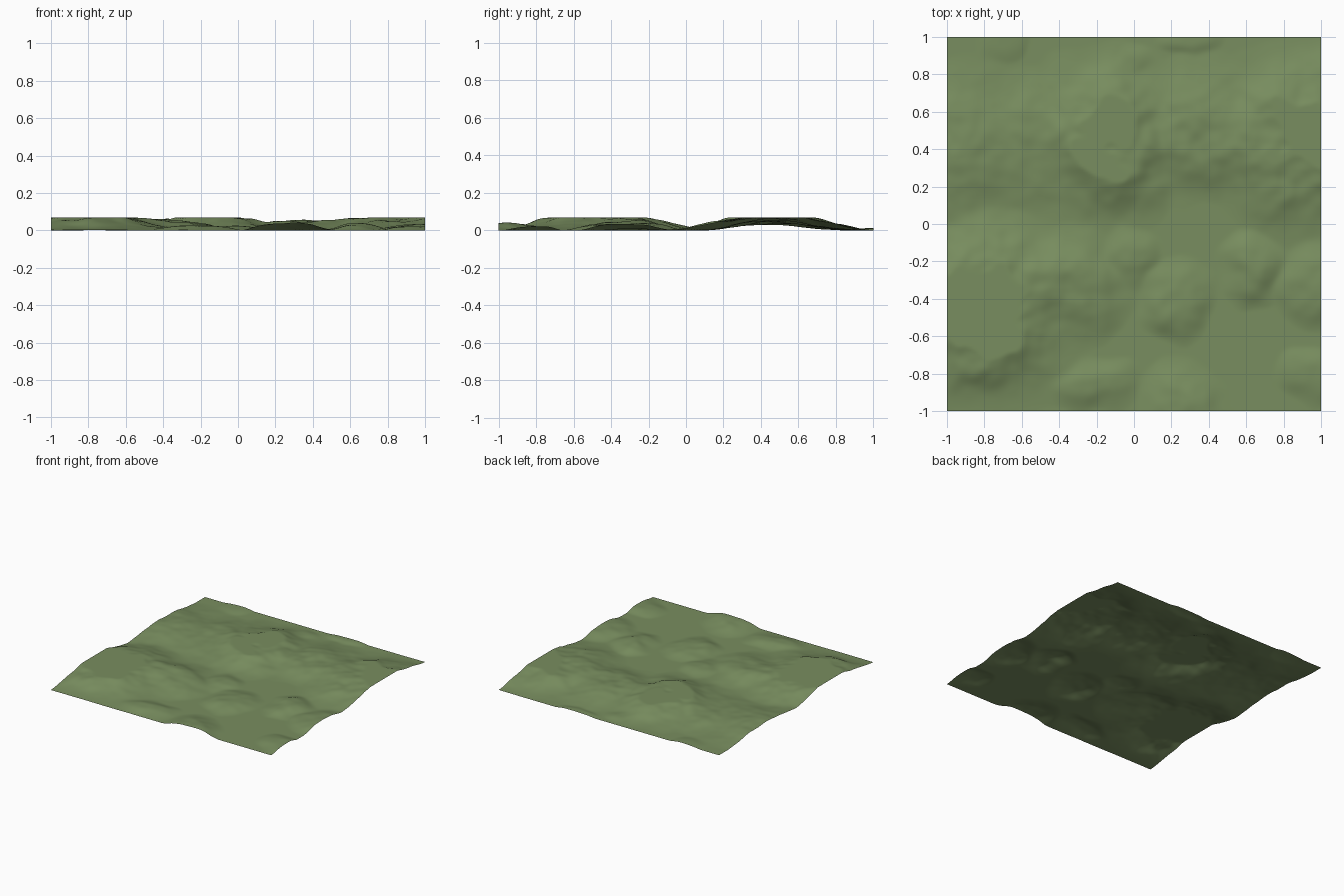
import bpy, bmesh, math
from mathutils import Vector, noise

TOP = 0.068   # hills are cut off flat at this height

# Hills: centre x, y, radius x, y, height
HILLS = [
    # large south-west plateau
    (-0.80, -0.45, 0.42, 0.40, 0.085),
    (-0.34, -0.32, 0.24, 0.24, 0.050),
    # northern range
    (-0.14, 0.46, 0.30, 0.36, 0.080),
    (0.82, 0.44, 0.36, 0.38, 0.070),
    (1.06, 0.46, 0.30, 0.42, 0.060),
    (0.36, 0.50, 0.26, 0.30, 0.055),
    (-0.52, 0.45, 0.22, 0.28, 0.036),
    (-0.92, 0.42, 0.28, 0.34, 0.044),
    # small knolls in the south
    (0.00, -0.18, 0.11, 0.13, 0.026),
    (0.22, -0.42, 0.16, 0.19, 0.034),
    (0.64, -0.23, 0.16, 0.15, 0.038),
    (0.98, -0.32, 0.17, 0.19, 0.034),
    (-0.24, -0.85, 0.21, 0.13, 0.028),
    (0.28, -1.02, 0.20, 0.22, 0.038),
    (0.94, -0.82, 0.16, 0.12, 0.022),
    # small knolls along the north edge
    (0.00, 0.86, 0.10, 0.09, 0.016),
    (-0.70, 0.97, 0.13, 0.12, 0.014),
    (0.30, 0.99, 0.16, 0.08, 0.014),
]


def height(x, y):
    # bend the outlines a little so the hills look eroded
    p = Vector((x, y, 0.3))
    wx = x + 0.07 * noise.noise(p * 3.2) + 0.025 * noise.noise(p * 8)
    wy = y + 0.06 * noise.noise(p * 3.2 + Vector((7, 3, 1))) \
           + 0.025 * noise.noise(p * 8 + Vector((2, 9, 4)))
    total = 0.0
    for cx, cy, rx, ry, h in HILLS:
        r2 = ((wx - cx) / rx) ** 2 + ((wy - cy) / ry) ** 2
        total += (h * math.exp(-r2 ** 1.7)) ** 2.5
    z = total ** 0.4
    z *= 1 + 0.22 * noise.noise(p * 6) + 0.10 * noise.noise(p * 14)
    return min(TOP, max(0.0, z - 0.002))


# Terrain sheet
bm = bmesh.new()
bmesh.ops.create_grid(bm, x_segments=160, y_segments=160, size=1.0)
for v in bm.verts:
    v.co.z = height(v.co.x, v.co.y)
for f in bm.faces:
    f.smooth = True
mesh = bpy.data.meshes.new("terrain")
bm.to_mesh(mesh)
bm.free()

# Grass colour
grass = bpy.data.materials.new("grass green")
grass.diffuse_color = (0.19, 0.27, 0.115, 1)
mesh.materials.append(grass)

terrain = bpy.data.objects.new("terrain", mesh)
bpy.context.collection.objects.link(terrain)
